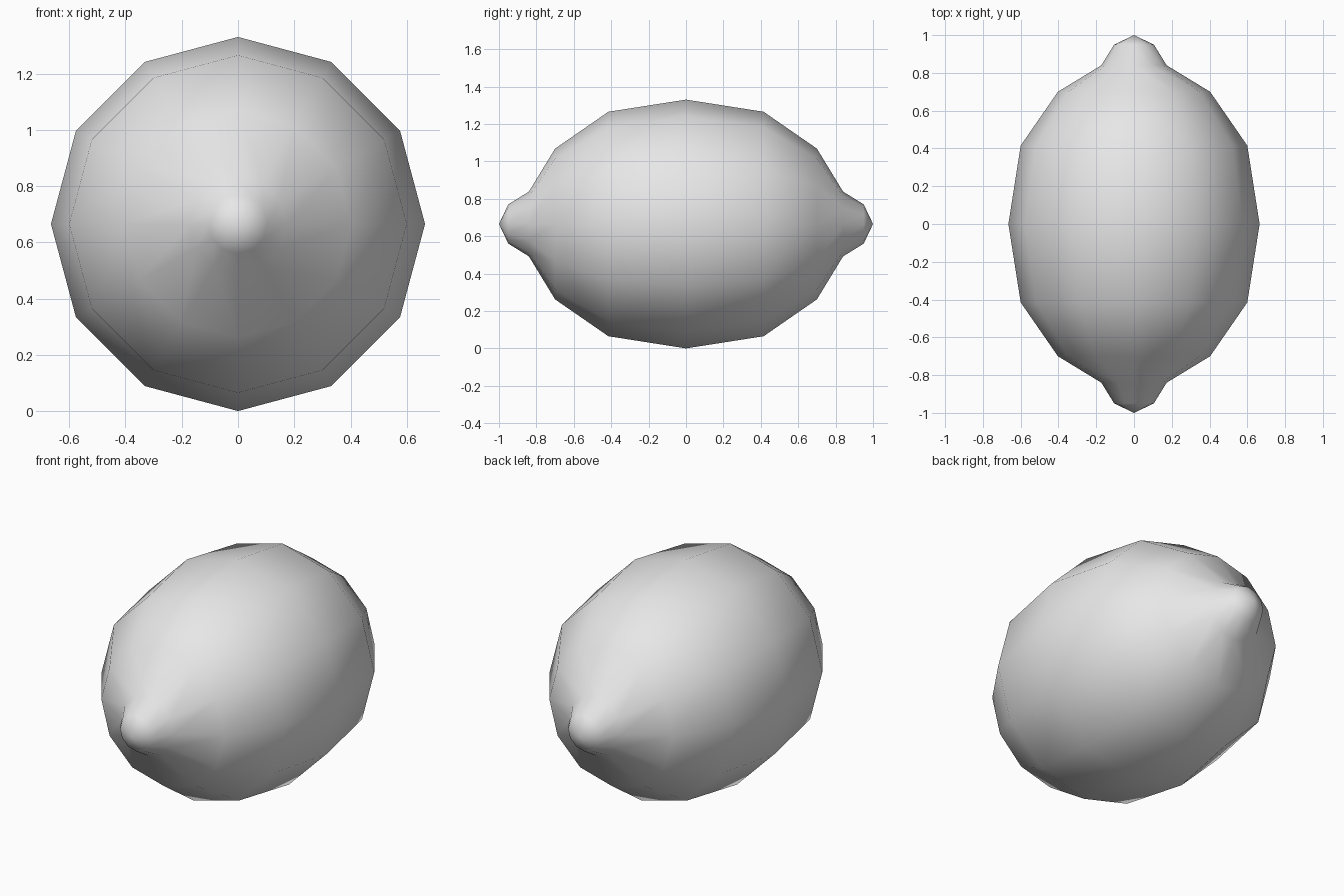
import bpy
import bmesh
from math import cos, sin, tau

cube = bpy.data.objects.get("Cube")
if cube:
    bpy.data.objects.remove(cube, do_unlink=True)

# Rind colour
rind = bpy.data.materials.new("pale_grey_rind")
rind.use_nodes = True
colour = (0.8, 0.8, 0.8, 1)
rind.diffuse_color = colour
rind.node_tree.nodes["Principled BSDF"].inputs["Base Color"].default_value = colour

SIDES = 12
RADIUS = 0.665

# Half profile from the middle to the nipple: (distance along y, radius)
half = [(0.415, 0.6), (0.7, 0.403), (0.84, 0.173), (0.95, 0.105)]
profile = [(-y, r) for y, r in reversed(half)] + [(0, RADIUS)] + half

# Lathe the profile around the y axis
bm = bmesh.new()
rings = []
for y, r in profile:
    rings.append([bm.verts.new((r * cos(tau * i / SIDES), y, RADIUS + r * sin(tau * i / SIDES)))
                  for i in range(SIDES)])
tips = [bm.verts.new((0, y, RADIUS)) for y in (-1, 1)]

for i in range(SIDES):
    j = (i + 1) % SIDES
    for a, b in zip(rings, rings[1:]):
        bm.faces.new((a[i], a[j], b[j], b[i]))
    bm.faces.new((tips[0], rings[0][j], rings[0][i]))
    bm.faces.new((tips[1], rings[-1][i], rings[-1][j]))

bmesh.ops.recalc_face_normals(bm, faces=bm.faces)
for face in bm.faces:
    face.smooth = True

mesh = bpy.data.meshes.new("lemon")
bm.to_mesh(mesh)
bm.free()
mesh.materials.append(rind)
lemon = bpy.data.objects.new("lemon", mesh)
bpy.context.collection.objects.link(lemon)
